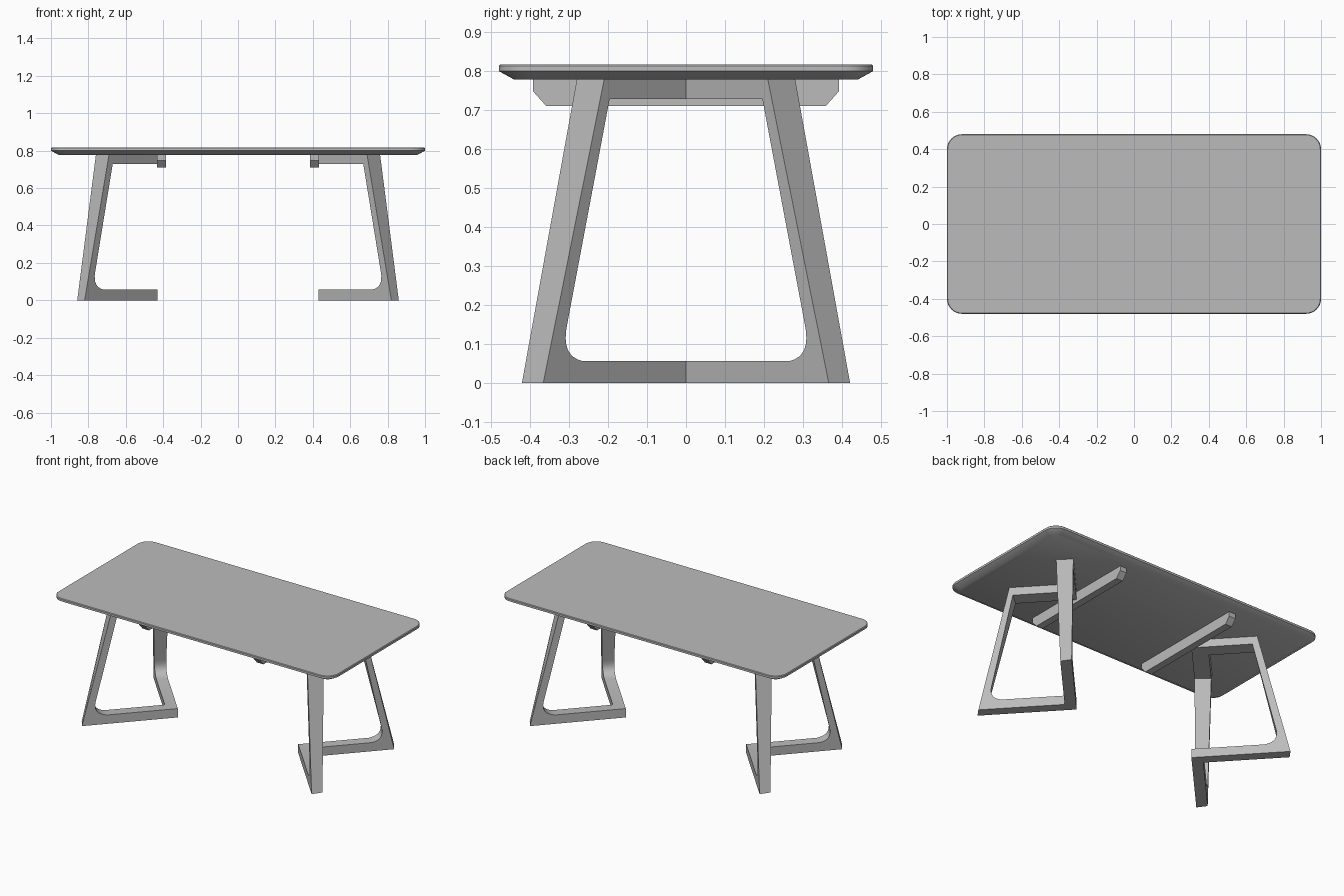
import bpy
import bmesh
import math

cube = bpy.data.objects.get("Cube")
if cube:
    bpy.data.objects.remove(cube, do_unlink=True)

grey = bpy.data.materials.new("plain grey")
grey.use_nodes = True
GREY = (0.5, 0.5, 0.5, 1)
grey.diffuse_color = GREY
grey.node_tree.nodes["Principled BSDF"].inputs["Base Color"].default_value = GREY


def finish(name, bm, smooth=True):
    bmesh.ops.recalc_face_normals(bm, faces=bm.faces)
    mesh = bpy.data.meshes.new(name)
    bm.to_mesh(mesh)
    bm.free()
    mesh.materials.append(grey)
    obj = bpy.data.objects.new(name, mesh)
    bpy.context.collection.objects.link(obj)
    if smooth:
        bpy.ops.object.select_all(action="DESELECT")
        obj.select_set(True)
        bpy.context.view_layer.objects.active = obj
        bpy.ops.object.shade_smooth_by_angle(angle=math.radians(30))
    return obj


def skin(bm, rings, open_sides=()):
    """Join two or more matching rings of points and cap both ends."""
    loops = [[bm.verts.new(p) for p in ring] for ring in rings]
    n = len(loops[0])
    for a, b in zip(loops, loops[1:]):
        for i in range(n):
            if i not in open_sides:
                j = (i + 1) % n
                bm.faces.new((a[i], a[j], b[j], b[i]))
    bm.faces.new(loops[0])
    bm.faces.new(loops[-1])


def rounded_rectangle(half_x, half_y, radius, z, steps=8):
    ring = []
    for quarter, (sx, sy) in enumerate(((1, 1), (-1, 1), (-1, -1), (1, -1))):
        for k in range(steps + 1):
            t = (quarter + k / steps) * math.pi / 2
            ring.append((sx * (half_x - radius) + radius * math.cos(t),
                         sy * (half_y - radius) + radius * math.sin(t), z))
    return ring


# Table top: thin rounded slab with an underside bevel
TOP, UNDER = 0.817, 0.778
bm = bmesh.new()
skin(bm, [rounded_rectangle(1 - inset, 0.48 - inset, 0.08 - inset, z)
          for inset, z in ((0.04, UNDER), (0, 0.8), (0, TOP - 0.004), (0.004, TOP))])
finish("table_top", bm)


# Leg frame: an open trapezoid seen along each arm of a V, thicker at the top
def inner_point(s, z):
    return (0.43 + 0.68 * s, 0.733 * s, z)


def outer_point(s, z):
    s *= 0.87 - 0.155 * z
    return (0.52 + 0.058 * z + 0.68 * s, 0.733 * s, z)


def fillet(start, corner, end, steps=8):
    """Quadratic curve rounding a corner."""
    return [tuple((1 - t) ** 2 * a + 2 * t * (1 - t) * b + t * t * c
                  for a, b, c in zip(start, corner, end))
            for t in (k / steps for k in range(steps + 1))]


profile = [(0, 0), (0.574, 0), (0.382, UNDER), (0, UNDER), (0, 0.728), (0.353, 0.728)]
profile += fillet((0.491, 0.15), (0.51, 0.07), (0.422, 0.057))
profile += [(0, 0.057)]

for side, label in ((1, "left"), (-1, "right")):
    bm = bmesh.new()
    skin(bm, [[point(s, z) for s, z in profile] for point in (inner_point, outer_point)],
         open_sides=(3, len(profile) - 1))
    # Mirror the arm across the middle and weld the point of the V
    copy = bmesh.ops.duplicate(bm, geom=bm.verts[:] + bm.edges[:] + bm.faces[:])["geom"]
    for v in copy:
        if isinstance(v, bmesh.types.BMVert):
            v.co.y = -v.co.y
    bmesh.ops.remove_doubles(bm, verts=bm.verts, dist=0.0005)
    for v in bm.verts:
        v.co.x *= side
    finish(label + "_leg_frame", bm)

    # Support beam under the top with chamfered ends
    bm = bmesh.new()
    outline = [(-0.392, UNDER), (-0.392, 0.748), (-0.358, 0.71),
               (0.358, 0.71), (0.392, 0.748), (0.392, UNDER)]
    skin(bm, [[(side * x, y, z) for y, z in outline] for x in (0.385, 0.432)])
    finish(label + "_support_beam", bm, smooth=False)
